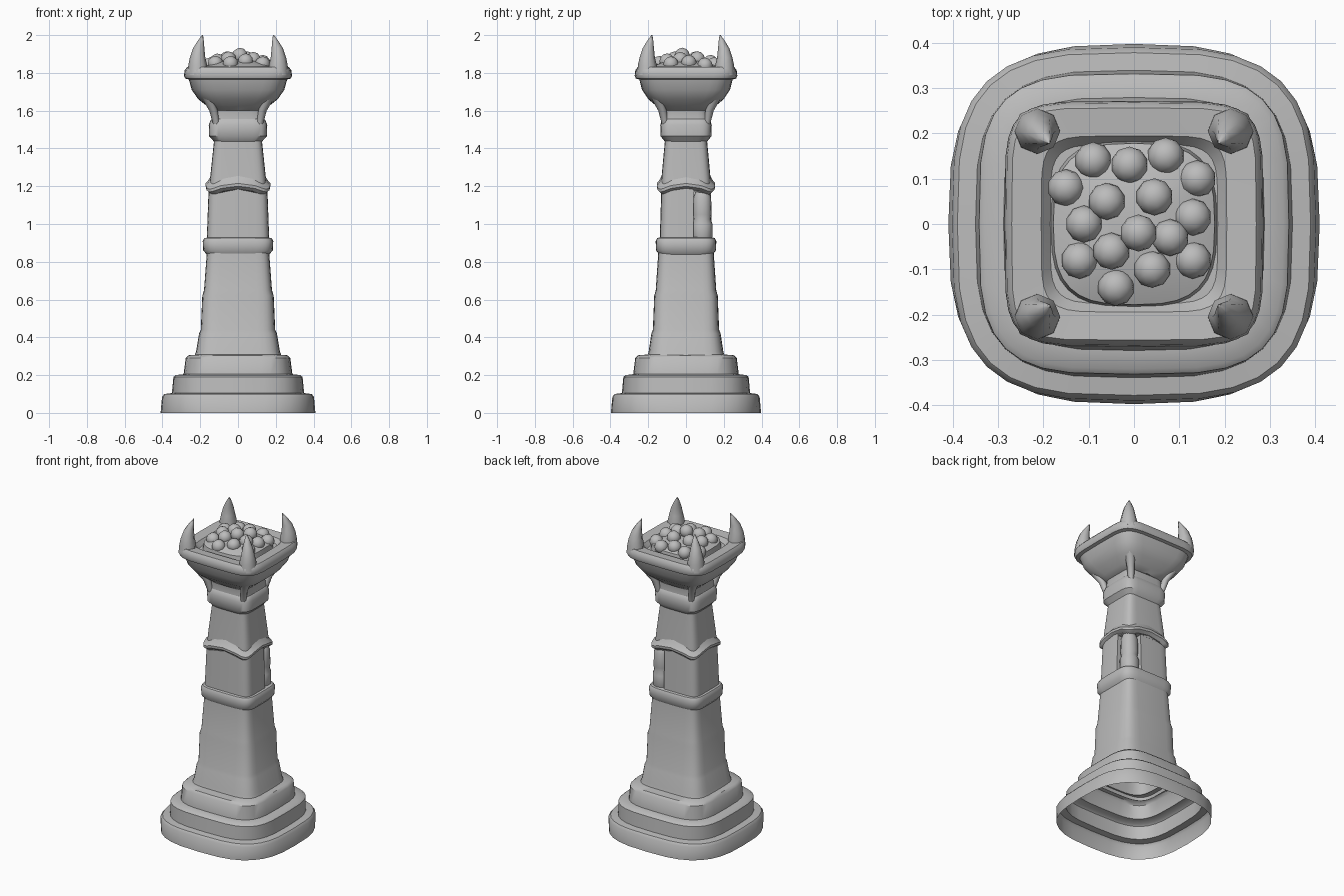
import bpy, bmesh, math
from mathutils import Vector

cube = bpy.data.objects.get("Cube")
if cube:
    bpy.data.objects.remove(cube, do_unlink=True)

stone = bpy.data.materials.new("grey stone")
stone.use_nodes = True
GREY = (0.5, 0.5, 0.5, 1)
stone.diffuse_color = GREY
stone.node_tree.nodes["Principled BSDF"].inputs["Base Color"].default_value = GREY


def finish(name, bm, angle=40):
    """Turn a bmesh into a smooth-shaded stone object."""
    mesh = bpy.data.meshes.new(name)
    bm.to_mesh(mesh)
    bm.free()
    mesh.materials.append(stone)
    mesh.shade_smooth()
    mesh.set_sharp_from_angle(angle=math.radians(angle))
    obj = bpy.data.objects.new(name, mesh)
    bpy.context.scene.collection.objects.link(obj)
    return obj


def bridge(bm, rings, bottom, top):
    for low, high in zip(rings, rings[1:]):
        count = len(low)
        for i in range(count):
            j = (i + 1) % count
            bm.faces.new((low[i], low[j], high[j], high[i]))
    if bottom:
        bm.faces.new(rings[0][::-1])
    if top:
        bm.faces.new(rings[-1])


def squircle(power, sides):
    """Unit outline between a circle (2) and a square (large power)."""
    for i in range(sides):
        a = math.tau * i / sides
        c, s = math.cos(a), math.sin(a)
        yield (math.copysign(abs(c) ** (2 / power), c),
               math.copysign(abs(s) ** (2 / power), s), abs(math.sin(2 * a)))


def loft(name, profile, depth, power, end_power=None, drop=0,
         bottom=True, top=True, sides=32):
    """Stack squircle rings from (height, half width) pairs."""
    bm = bmesh.new()
    rings = []
    start, end = profile[0][0], profile[-1][0]
    for z, half in profile:
        p = power + ((end_power or power) - power) * (z - start) / (end - start)
        rings.append([bm.verts.new((x * half, y * half * depth, z - drop * corner))
                      for x, y, corner in squircle(p, sides)])
    bridge(bm, rings, bottom, top)
    return finish(name, bm)


def spike(name, sx, sy, path, sides=8):
    """Tapered corner piece from (height, offset, radius) triples."""
    bm = bmesh.new()
    rings = []
    for z, offset, radius in path:
        rings.append([bm.verts.new((sx * offset + radius * math.cos(math.tau * i / sides),
                                    sy * offset * 0.96 + radius * math.sin(math.tau * i / sides),
                                    z)) for i in range(sides)])
    bridge(bm, rings, True, True)
    return finish(name, bm, 60)


# Stepped plinth, open underneath
loft("stepped_base", [(0, .41), (.085, .402), (.1, .39), (.105, .35), (.19, .342),
                      (.2, .33), (.205, .288), (.29, .277), (.305, .262), (.31, .2)],
     .97, 2.9, 4.2, bottom=False, top=False)

# Lower shaft
loft("lower_shaft", [(.29, .235), (.325, .222), (.42, .206), (.44, .197), (.62, .189),
                     (.65, .18), (.86, .164)], .89, 4.6, 6, bottom=False)
loft("lower_ledge", [(.835, .163), (.86, .184), (.91, .187), (.925, .178), (.93, .155)],
     .86, 5)

# Middle shaft with a niche cut from its back corner
middle = loft("middle_shaft", [(.9, .166), (1.2, .155)], .84, 6)
cut = bmesh.new()
bmesh.ops.create_cube(cut, size=1)
for v in cut.verts:
    v.co = Vector((.56, .54, 1.055)) + Vector((v.co.x, v.co.y, v.co.z * .27))
cutter = finish("niche_cutter", cut)
cutter.hide_render = True
mod = middle.modifiers.new("niche", 'BOOLEAN')
mod.operation = 'DIFFERENCE'
mod.solver = 'EXACT'
mod.object = cutter
bpy.context.view_layer.objects.active = middle
bpy.ops.object.modifier_apply(modifier=mod.name)
bpy.data.objects.remove(cutter, do_unlink=True)
middle.data.set_sharp_from_angle(angle=math.radians(40))

# Rounded pillar standing in the niche
loft("niche_pillar", [(.9, .04), (.93, .053), (1.0, .054), (1.025, .045), (1.05, .05),
                      (1.14, .047), (1.17, .036), (1.19, .02)], 1, 2.2, sides=16
     ).location = (.108, .086, 0)

# Upper shaft and its ledges
loft("middle_ledge", [(1.185, .15), (1.2, .171), (1.215, .172), (1.235, .155), (1.26, .14)],
     .9, 5, drop=.03)
loft("upper_shaft", [(1.17, .15), (1.24, .148), (1.44, .127), (1.48, .127)], .88, 6)
loft("upper_ledge", [(1.435, .126), (1.465, .153), (1.525, .155), (1.55, .145), (1.56, .135)],
     .88, 5)
loft("neck", [(1.54, .142), (1.6, .135), (1.64, .15)], .88, 5)

# Fire bowl with a heavy rim
loft("fire_bowl", [(1.6, .135), (1.625, .165), (1.66, .21), (1.71, .245), (1.765, .26),
                   (1.77, .28), (1.785, .286), (1.815, .282), (1.83, .27),
                   (1.825, .205), (1.8, .185)], .95, 4, 5.5)
loft("coal_bed", [(1.79, .185), (1.835, .178), (1.855, .13), (1.87, .06)], 1, 3)

# Horns on the rim and struts under the bowl, one per corner
for sx, side in ((1, "left"), (-1, "right")):
    for sy, end in ((1, "back"), (-1, "front")):
        spike(f"horn_{end}_{side}", sx, sy,
              [(1.79, .215, .052), (1.84, .213, .05), (1.88, .214, .041),
               (1.93, .208, .03), (1.97, .197, .016), (2, .188, .003)])
        spike(f"strut_{end}_{side}", sx, sy,
              [(1.53, .115, .018), (1.6, .13, .022), (1.66, .158, .03), (1.72, .19, .03)])

# Heap of coals, higher toward the middle
coals = [(-.15, .08), (-.09, .14), (-.01, .13), (.07, .15), (.14, .1), (.045, .06),
         (-.06, .05), (-.11, 0), (.01, -.02), (.08, -.03), (.13, .015), (-.05, -.06),
         (-.12, -.08), (.04, -.1), (.13, -.08), (-.04, -.14)]
for x, y in coals:
    bm = bmesh.new()
    bmesh.ops.create_icosphere(bm, subdivisions=2, radius=.041)
    finish("coal", bm).location = (x, y, 1.9 - .35 * math.hypot(x, y))
